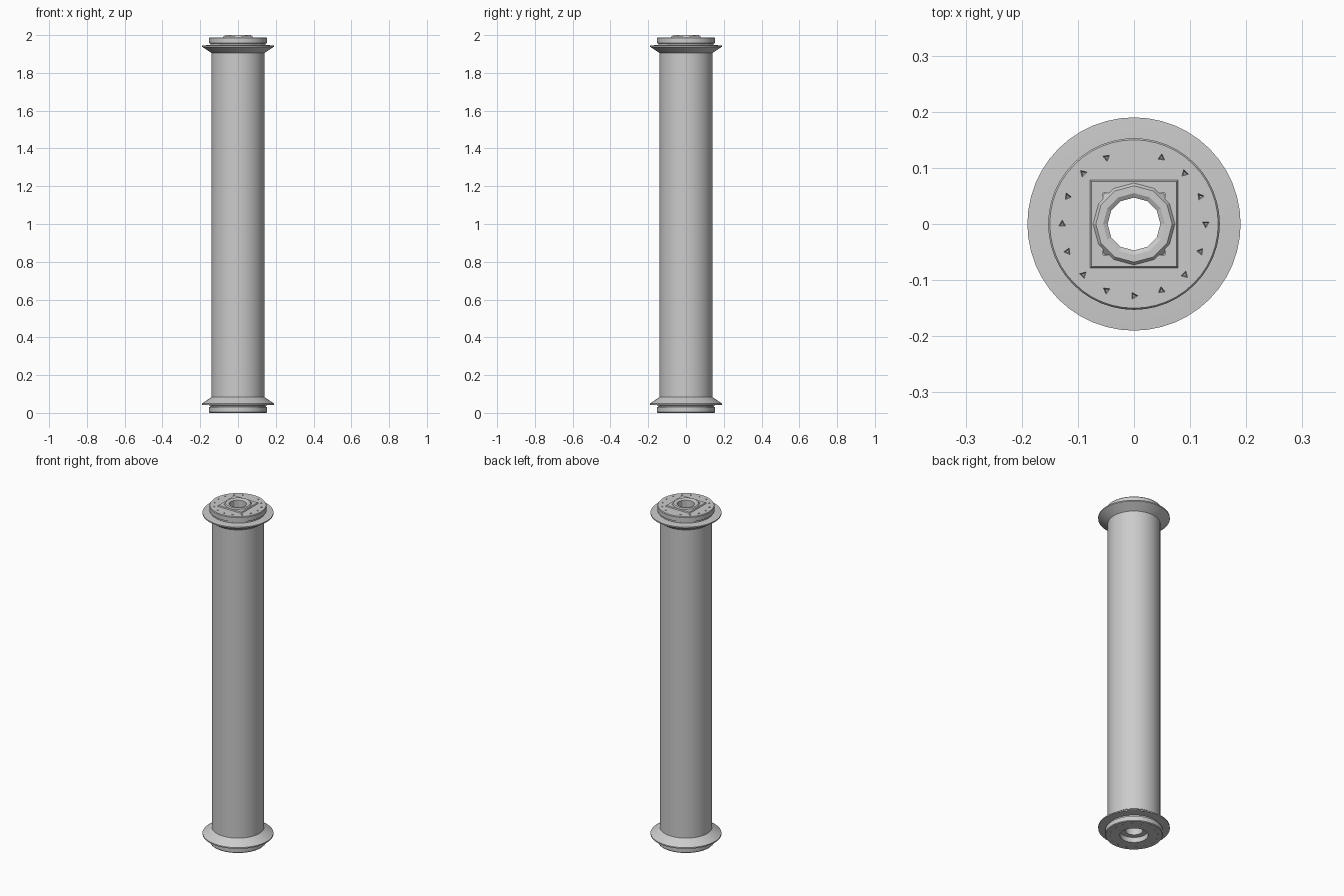
import bpy, bmesh, math
from mathutils import Matrix

old = bpy.data.objects.get("Cube")
if old:
    bpy.data.objects.remove(old, do_unlink=True)

grey = bpy.data.materials.new("plain grey")
grey.use_nodes = True
COLOR = (0.6, 0.6, 0.6, 1)
grey.diffuse_color = COLOR
grey.node_tree.nodes["Principled BSDF"].inputs["Base Color"].default_value = COLOR


def finish(name, bm, smooth=True):
    bmesh.ops.recalc_face_normals(bm, faces=bm.faces)
    mesh = bpy.data.meshes.new(name)
    bm.to_mesh(mesh)
    bm.free()
    mesh.materials.append(grey)
    ob = bpy.data.objects.new(name, mesh)
    bpy.context.collection.objects.link(ob)
    if smooth:
        bpy.ops.object.select_all(action="DESELECT")
        ob.select_set(True)
        bpy.context.view_layer.objects.active = ob
        bpy.ops.object.shade_smooth_by_angle(angle=math.radians(30))
    return ob


def ring(name, profile, sides=48, smooth=True):
    """Revolve a closed (radius, height) outline about z."""
    bm = bmesh.new()
    loops = []
    for i in range(sides):
        a = math.tau * i / sides
        loops.append([bm.verts.new((r * math.cos(a), r * math.sin(a), z)) for r, z in profile])
    n = len(profile)
    for i in range(sides):
        here, there = loops[i], loops[(i + 1) % sides]
        for j in range(n):
            k = (j + 1) % n
            bm.faces.new((here[j], there[j], there[k], here[k]))
    return finish(name, bm, smooth)


def pits(name, z, skip):
    """Circle of three-sided cutters for the bolt pits."""
    bm = bmesh.new()
    for i in range(16):
        if i == skip:
            continue
        a = math.tau * i / 16
        spot = Matrix.Translation((0.128 * math.cos(a), 0.128 * math.sin(a), z))
        bmesh.ops.create_cone(bm, cap_ends=True, segments=3, radius1=0.011,
                              radius2=0.003, depth=0.02,
                              matrix=spot @ Matrix.Rotation(math.pi if z > 1 else 0, 4, "X")
                              @ Matrix.Rotation(a, 4, "Z"))
    ob = finish(name, bm, False)
    ob.hide_render = True
    ob.hide_viewport = True
    return ob


# Long hollow shaft
ring("shaft", [(0.14, 0.05), (0.14, 1.94), (0.13, 1.94), (0.13, 0.05)])

# Matching flange and end cap at each end
flange = [(0.14, 0.083), (0.19, 0.05), (0.19, 0.043), (0.146, 0.04), (0.08, 0.04), (0.08, 0.083)]
cap = [(0.146, 0.042), (0.146, 0.033), (0.153, 0.030), (0.153, 0.004),
       (0.150, 0.0), (0.075, 0.0), (0.075, 0.042)]
for end in ("bottom", "top"):
    def place(outline):
        return [(r, z if end == "bottom" else 1.988 - z) for r, z in outline]
    ring(end + "_flange", place(flange))
    plate = ring(end + "_cap", place(cap))
    cutter = pits(end + "_pit_cutter", 0.0 if end == "bottom" else 1.988,
                  4 if end == "top" else -1)
    cut = plate.modifiers.new("bolt pits", "BOOLEAN")
    cut.operation = "DIFFERENCE"
    cut.solver = "EXACT"
    cut.object = cutter

# Recessed bearing at the bottom
ring("bottom_bearing", [(0.076, 0.03), (0.047, 0.03), (0.047, 0.075), (0.076, 0.075)], 24)

# Raised round hub with a faceted bore at the top
ring("top_hub", [(0.047, 1.91), (0.047, 1.995), (0.055, 2.0), (0.068, 2.0),
                 (0.078, 1.988), (0.078, 1.91)], 12, False)

# Square collar around the top hub
bm = bmesh.new()
levels = []
for half, z in ((0.055, 1.985), (0.08, 1.985), (0.076, 1.994), (0.055, 1.994)):
    levels.append([bm.verts.new((sx * half, sy * half, z))
                   for sx, sy in ((1, 1), (-1, 1), (-1, -1), (1, -1))])
for a, b in zip(levels, levels[1:] + levels[:1]):
    for i in range(4):
        j = (i + 1) % 4
        bm.faces.new((a[i], a[j], b[j], b[i]))
finish("square_collar", bm, False)
